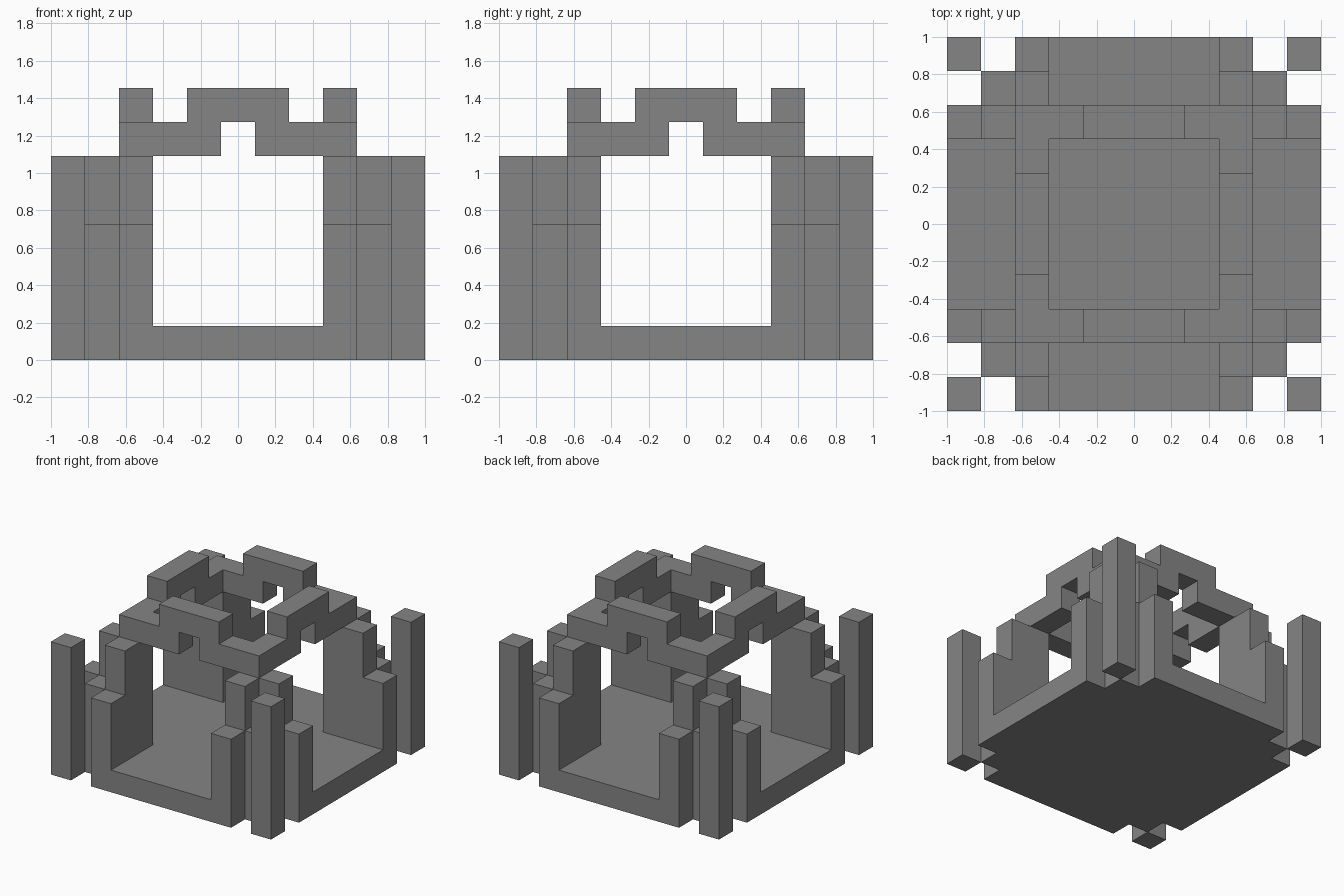
import bpy
import bmesh
from mathutils import Vector

cube = bpy.data.objects.get("Cube")
if cube:
    bpy.data.objects.remove(cube, do_unlink=True)

UNIT = 2 / 11  # the whole building sits on an 11-block grid

stone = bpy.data.materials.new("grey_stone")
stone.use_nodes = True
colour = (0.235, 0.235, 0.235, 1)
stone.diffuse_color = colour
stone.node_tree.nodes["Principled BSDF"].inputs["Base Color"].default_value = colour


def column(x, y, low, high):
    """Blocks of one column, repeated in all four quarters."""
    return {(sx * x, sy * y, z) for sx in (-1, 1) for sy in (-1, 1)
            for z in range(low, high)}


def both_ways(x, y, low, high):
    return column(x, y, low, high) | column(y, x, low, high)


parts = {}

# Floor slab with notched corners
parts["floor"] = {(x, y, 0) for x in range(-5, 6) for y in range(-5, 6)
                  if abs(x) + abs(y) <= 8}

# Free-standing posts at the outer corners
parts["corner_posts"] = column(5, 5, 0, 6)

# Stepped piers around each inner corner
parts["stepped_piers"] = (column(3, 3, 1, 6) | both_ways(3, 4, 1, 6)
                          | both_ways(3, 5, 1, 4) | column(4, 4, 1, 4))

# Roof ring, broken at the middle of each side
parts["roof_ring"] = (column(3, 3, 6, 7) | both_ways(3, 2, 6, 7)
                      | both_ways(3, 1, 6, 7))

# Raised bridges spanning the breaks in the ring
parts["roof_bridges"] = both_ways(3, 0, 7, 8) | both_ways(3, 1, 7, 8)

solid = set().union(*parts.values())


def build(name, blocks):
    """Skin the exposed sides of the blocks and merge them into flat faces."""
    bm = bmesh.new()
    for block in sorted(blocks):
        centre = Vector(block) + Vector((0, 0, 0.5))
        for axis in range(3):
            for sign in (-1, 1):
                step = [0, 0, 0]
                step[axis] = sign
                if tuple(b + s for b, s in zip(block, step)) in solid:
                    continue
                n = Vector(step)
                u = Vector([float(i == (axis + 1) % 3) for i in range(3)])
                v = n.cross(u)
                corners = [n + u + v, n - u + v, n - u - v, n + u - v]
                bm.faces.new([bm.verts.new((centre + c / 2) * UNIT) for c in corners])
    bmesh.ops.remove_doubles(bm, verts=bm.verts, dist=0.001)
    bmesh.ops.dissolve_limit(bm, angle_limit=0.01, verts=bm.verts, edges=bm.edges)
    mesh = bpy.data.meshes.new(name)
    bm.to_mesh(mesh)
    bm.free()
    mesh.materials.append(stone)
    bpy.context.collection.objects.link(bpy.data.objects.new(name, mesh))


for name, blocks in parts.items():
    build(name, blocks)
